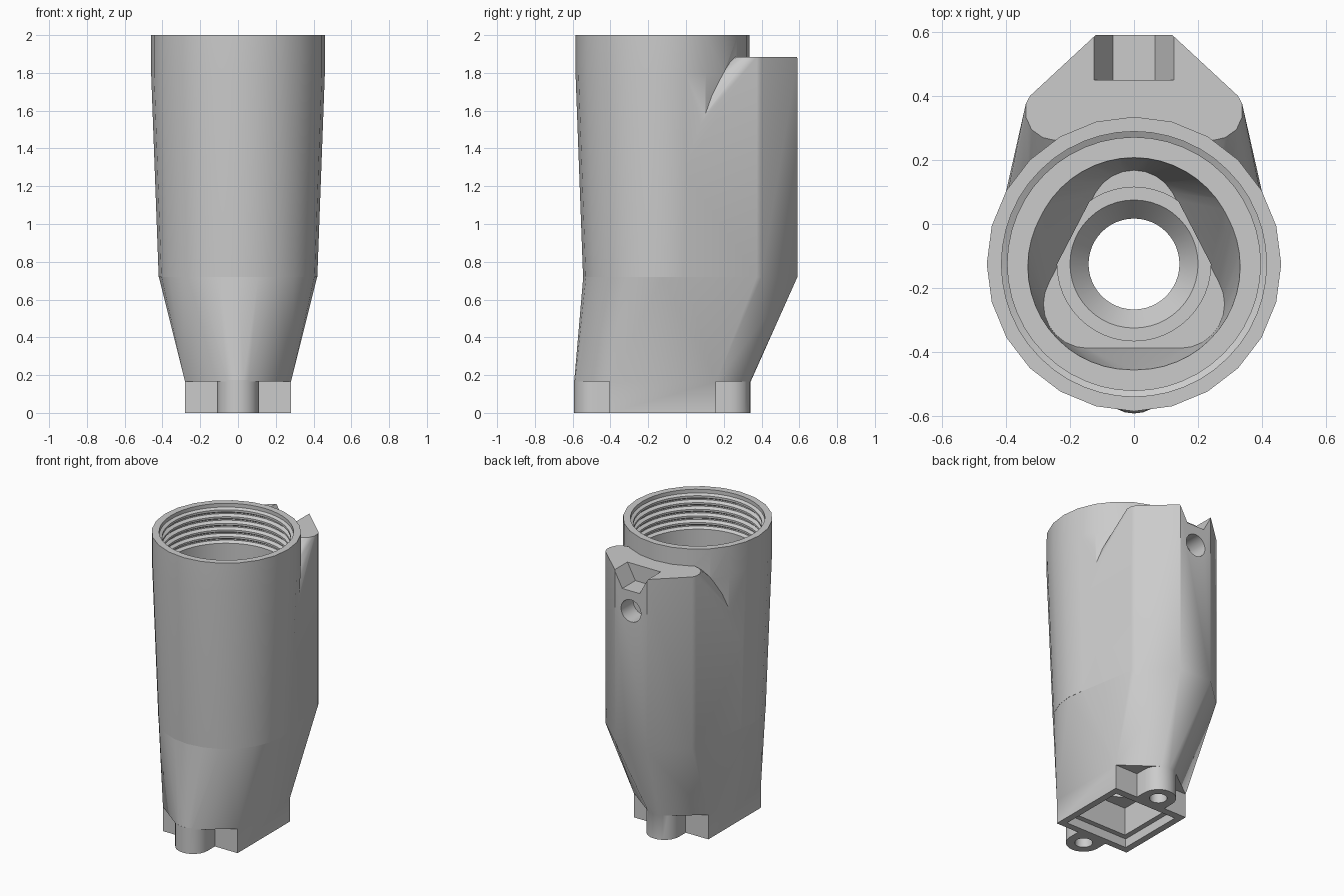
import bpy, bmesh
from math import cos, sin, pi

cube = bpy.data.objects.get("Cube")
if cube:
    bpy.data.objects.remove(cube, do_unlink=True)

AXIS = -0.125          # y of the tube axis
BASE, WAIST, RIM = 0.165, 0.72, 2.0

gray = bpy.data.materials.new("light_gray")
gray.use_nodes = True
gray.diffuse_color = (0.6, 0.6, 0.6, 1)
gray.node_tree.nodes["Principled BSDF"].inputs["Base Color"].default_value = (0.6, 0.6, 0.6, 1)


def finish(name, bm):
    bmesh.ops.recalc_face_normals(bm, faces=bm.faces)
    mesh = bpy.data.meshes.new(name)
    bm.to_mesh(mesh)
    bm.free()
    mesh.materials.append(gray)
    obj = bpy.data.objects.new(name, mesh)
    bpy.context.collection.objects.link(obj)
    return obj


def ring(r, z, x=0, y=AXIS, n=24):
    return [(x + r * cos(2 * pi * i / n), y + r * sin(2 * pi * i / n), z) for i in range(n)]


def rect(hx, y0, y1, z):
    return [(-hx, y0, z), (hx, y0, z), (hx, y1, z), (-hx, y1, z)]


def mirrored(points, z):
    return [(s * x, y, z) for x, y in points for s in (-1, 1)]


def hull(name, points):
    bm = bmesh.new()
    for p in points:
        bm.verts.new(p)
    bmesh.ops.convex_hull(bm, input=bm.verts[:])
    loose = [v for v in bm.verts if not v.link_faces]
    bmesh.ops.delete(bm, geom=loose, context='VERTS')
    bmesh.ops.dissolve_limit(bm, angle_limit=0.002, verts=bm.verts, edges=bm.edges)
    return finish(name, bm)


def lathe(name, profile, n=48):
    bm = bmesh.new()
    rows = [[bm.verts.new(p) for p in ring(r, z, n=n)] for r, z in profile]
    for a, b in zip(rows, rows[1:]):
        for i in range(n):
            j = (i + 1) % n
            bm.faces.new((a[i], a[j], b[j], b[i]))
    bm.faces.new(rows[0])
    bm.faces.new(rows[-1])
    return finish(name, bm)


def combine(target, other, operation):
    mod = target.modifiers.new(operation, 'BOOLEAN')
    mod.operation, mod.object, mod.solver = operation, other, 'MANIFOLD'
    bpy.context.view_layer.objects.active = target
    bpy.ops.object.modifier_apply(modifier=mod.name)
    bpy.data.objects.remove(other, do_unlink=True)


# Main tube with a straight collar
body = lathe("housing", [(0.42, WAIST), (0.46, 1.8), (0.46, RIM)], n=24)

# Rear spine, blended tangentially into the tube
spine = [(0.12, 0.59), (0.325, 0.40), (0.338, 0.375), (0.338, 0.335),
         (0.32, 0.295), (0.285, 0.27), (0.25, 0.262)]
waist = ring(0.419, WAIST) + mirrored(spine, WAIST)
combine(body, hull("spine", waist + ring(0.44, 1.29) + mirrored(spine, 1.885)), 'UNION')

# Tapered lower body reaching the square foot and the two screw bosses
bosses = (-0.482, 0.232)
foot = rect(0.28, -0.405, 0.16, BASE)
for y in bosses:
    foot += ring(0.11, BASE, y=y)
combine(body, hull("lower_body", waist + foot), 'UNION')
combine(body, hull("foot", rect(0.28, -0.405, 0.16, 0) + rect(0.28, -0.405, 0.16, BASE + 0.01)), 'UNION')
for y in bosses:
    inner = -0.3 if y < 0 else 0.05
    link = [p for z in (0, BASE + 0.01) for p in ring(0.11, z, y=y) + rect(0.11, inner, y, z)]
    combine(body, hull("boss", link), 'UNION')

# Threaded bore at the top
thread = [(0.414, 2.1), (0.414, 1.975), (0.395, 1.965)]
for i in range(5):
    z = 1.95 - i * 0.045
    thread += [(0.395, z), (0.415, z - 0.012), (0.415, z - 0.02), (0.395, z - 0.032)]
combine(body, lathe("bore", thread + [(0.395, 0.8)]), 'DIFFERENCE')

# Inner pocket narrowing to a rounded triangle, then a countersunk outlet
pocket = ring(0.335, 0.82, n=48)
for x, y in ((0, 0.03), (-0.145, -0.25), (0.145, -0.25)):
    pocket += ring(0.138, 0.5, x, y)
combine(body, hull("pocket", pocket), 'DIFFERENCE')
combine(body, lathe("outlet", [(0.24, 0.51), (0.24, 0.47), (0.2, 0.47), (0.142, 0.4), (0.142, 0.1)]), 'DIFFERENCE')

# Stepped square socket underneath
for h, z in ((0.235, 0.06), (0.2, 0.25)):
    box = rect(h, AXIS - h, AXIS + h, -0.1) + rect(h, AXIS - h, AXIS + h, z)
    combine(body, hull("socket", box), 'DIFFERENCE')

# Screw holes in the bosses
for y in bosses:
    combine(body, hull("screw_hole", ring(0.055, -0.1, y=y) + ring(0.055, 0.14, y=y)), 'DIFFERENCE')

# Flared notch and round hole at the back of the spine
notch = [(s * x, y, z) for s in (-1, 1) for y in (0.45, 0.7)
         for x, z in ((0.065, 1.775), (0.125, 1.885), (0.125, 1.95))]
combine(body, hull("notch", notch), 'DIFFERENCE')
hole = [(x, y, 1.64 + z) for y in (0.46, 0.7) for x, z, _ in ring(0.075, 0, y=0)]
combine(body, hull("rear_hole", hole), 'DIFFERENCE')

bpy.ops.object.select_all(action='DESELECT')
body.select_set(True)
bpy.context.view_layer.objects.active = body
bpy.ops.object.shade_smooth_by_angle(angle=pi / 6)
